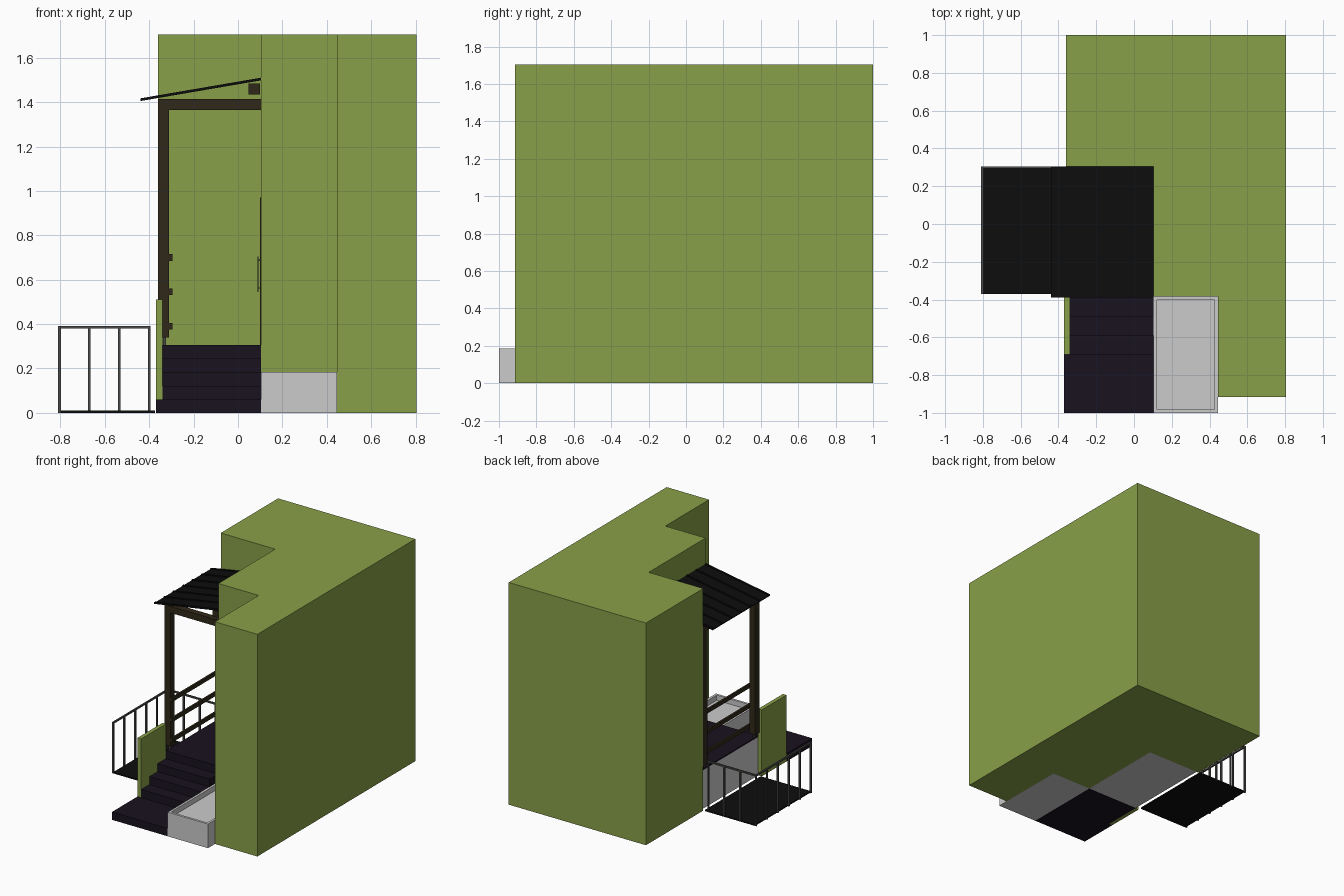
import bpy, bmesh
from mathutils import Vector

if "Cube" in bpy.data.objects:
    bpy.data.objects.remove(bpy.data.objects["Cube"])


def mat(name, r, g, b):
    m = bpy.data.materials.new(name)
    m.diffuse_color = (r, g, b, 1)
    m.use_nodes = True
    m.node_tree.nodes["Principled BSDF"].inputs["Base Color"].default_value = m.diffuse_color
    return m


GREEN = mat("green_wall", 0.25, 0.35, 0.065)
STEP = mat("dark_paving", 0.010, 0.006, 0.014)
WOOD = mat("dark_timber", 0.030, 0.022, 0.010)
BLACK = mat("black_sheet", 0.004, 0.004, 0.004)
METAL = mat("railing_metal", 0.07, 0.07, 0.065)


def prism(name, pts, vec, material=None):
    """Extrude a closed outline of 3D points along vec."""
    bm = bmesh.new()
    f = bm.faces.new([bm.verts.new(p) for p in pts])
    ext = bmesh.ops.extrude_face_region(bm, geom=[f])
    bmesh.ops.translate(bm, vec=Vector(vec),
                        verts=[v for v in ext["geom"] if isinstance(v, bmesh.types.BMVert)])
    bmesh.ops.recalc_face_normals(bm, faces=bm.faces)
    return finish(name, bm, material)


def finish(name, bm, material):
    me = bpy.data.meshes.new(name)
    bm.to_mesh(me)
    bm.free()
    if material:
        me.materials.append(material)
    ob = bpy.data.objects.new(name, me)
    bpy.context.collection.objects.link(ob)
    return ob


def box(name, x, y, z, material=None):
    pts = [(x[0], y[0], z[0]), (x[1], y[0], z[0]), (x[1], y[1], z[0]), (x[0], y[1], z[0])]
    return prism(name, pts, (0, 0, z[1] - z[0]), material)


# house corner block
plan = [(0.805, 1), (-0.36, 1), (-0.36, 0.305), (0.103, 0.305),
        (0.103, -0.385), (0.445, -0.385), (0.445, -0.915), (0.805, -0.915)]
prism("house_block", [(x, y, 0) for x, y in plan], (0, 0, 1.705), GREEN)

# porch base with paved top
box("porch_base", (-0.34, 0.103), (-0.385, 0.305), (0, 0.295))
box("porch_floor", (-0.34, 0.103), (-0.39, 0.305), (0.295, 0.305), STEP)

# stairs: wide landing and rising steps
box("bottom_landing", (-0.37, 0.103), (-1, -0.69), (0, 0.06), STEP)
profile = [(-0.69, 0)]
for i in range(4):
    y = -0.69 + 0.1 * i
    z = 0.061 * (i + 2)
    profile += [(y, z), (min(y + 0.1, -0.385), z)]
profile += [(-0.385, 0)]
profile = [p for i, p in enumerate(profile) if p not in profile[:i]]
prism("stairs", [(-0.34, y, z) for y, z in profile], (0.443, 0, 0), STEP)

# low wall beside the stairs
box("stair_side_wall", (-0.37, -0.34), (-0.69, -0.39), (0, 0.51), GREEN)

# planter: box with its top inset and sunk
bm = bmesh.new()
bmesh.ops.create_cube(bm, size=1)
for v in bm.verts:
    v.co = (0.274 + v.co.x * 0.342, -0.6925 + v.co.y * 0.615, 0.0925 + v.co.z * 0.185)
top = max(bm.faces, key=lambda f: f.calc_center_median().z)
bmesh.ops.inset_region(bm, faces=[top], thickness=0.025)
sunk = bmesh.ops.extrude_face_region(bm, geom=[top])
bmesh.ops.translate(bm, vec=(0, 0, -0.04),
                    verts=[v for v in sunk["geom"] if isinstance(v, bmesh.types.BMVert)])
bmesh.ops.delete(bm, geom=[top], context="FACES")
finish("planter", bm, None)

# timber posts on small metal feet, with cross beams
for side, y in (("front", -0.375), ("back", 0.255)):
    box(side + "_post", (-0.36, -0.31), (y, y + 0.05), (0.34, 1.365), WOOD)
    box(side + "_post_foot", (-0.337, -0.325), (y + 0.015, y + 0.035), (0.305, 0.34), METAL)
    box(side + "_cross_beam", (-0.31, 0.103), (y, y + 0.05), (1.365, 1.415), WOOD)
box("edge_beam", (-0.36, -0.31), (-0.375, 0.305), (1.365, 1.415), WOOD)
box("wall_beam", (0.048, 0.098), (-0.375, 0.305), (1.435, 1.485), WOOD)

# guard boards between the posts
for i in range(3):
    z = 0.375 + 0.155 * i
    box(f"guard_board_{i + 1}", (-0.31, -0.295), (-0.375, 0.305), (z, z + 0.03), WOOD)

# sloping canopy sheet with raised seams
def sloped(name, y0, y1, low, high):
    a, b = (-0.44, 1.405), (0.103, 1.498)
    prism(name, [(a[0], y0, a[1] + low), (b[0], y0, b[1] + low),
                 (b[0], y0, b[1] + high), (a[0], y0, a[1] + high)], (0, y1 - y0, 0), BLACK)


sloped("canopy_sheet", -0.39, 0.305, 0, 0.006)
for i in range(7):
    y = -0.39 + i * 0.1135
    sloped(f"canopy_seam_{i + 1}", y, y + 0.014, 0.005, 0.012)

# entrance door with bar handle
box("door", (0.1, 0.105), (-0.22, 0.12), (0.305, 0.97), WOOD)
box("door_handle", (0.088, 0.092), (-0.19, -0.182), (0.545, 0.705), METAL)
for i, z in enumerate((0.56, 0.685)):
    box(f"handle_mount_{i + 1}", (0.091, 0.1), (-0.189, -0.183), (z, z + 0.006), METAL)

# lower side floor and its railing
box("side_floor", (-0.8, -0.375), (-0.37, 0.305), (0, 0.01), BLACK)
T = 0.012
box("back_top_rail", (-0.81, -0.395), (0.293, 0.305), (0.38, 0.392), METAL)
box("left_top_rail", (-0.81, -0.798), (-0.37, 0.293), (0.38, 0.392), METAL)
for i in range(4):
    x = -0.81 + i * 0.1345
    box(f"back_rail_post_{i + 1}", (x, x + T), (0.293, 0.305), (0, 0.38), METAL)
for i in range(5):
    y = -0.37 + i * 0.1326
    box(f"left_rail_post_{i + 1}", (-0.81, -0.798), (y, y + T), (0, 0.38), METAL)
